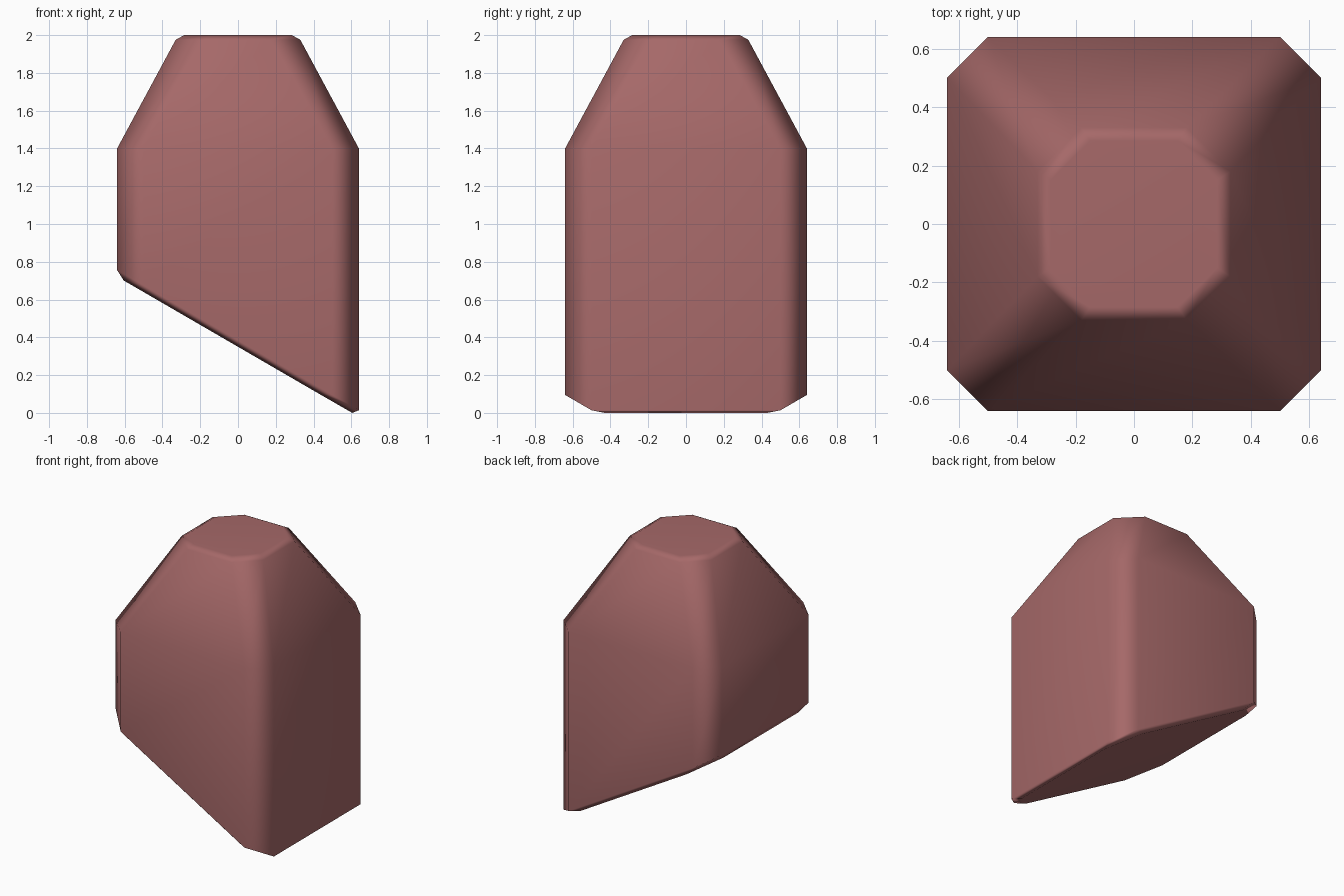
import bpy, bmesh

cube = bpy.data.objects.get("Cube")
if cube:
    bpy.data.objects.remove(cube, do_unlink=True)


def octagon(bm, half, corner, height):
    """Square ring with cut corners; height gives z from x."""
    h, c = half, corner
    points = [(h, -c), (h, c), (c, h), (-c, h), (-h, c), (-h, -c), (-c, -h), (c, -h)]
    return [bm.verts.new((x, y, height(x))) for x, y in points]


def slope(lift):
    """Height of the slanted underside."""
    return lambda x: max(0.35 - 0.58 * x + lift, 0.0)


def level(z):
    return lambda x: z


bm = bmesh.new()

# Rings from the slanted underside up to the blunt tip
rings = [
    octagon(bm, 0.605, 0.43, slope(0)),
    octagon(bm, 0.64, 0.50, slope(0.035)),
    octagon(bm, 0.64, 0.50, level(1.40)),
    octagon(bm, 0.33, 0.18, level(1.975)),
    octagon(bm, 0.285, 0.15, level(2.0)),
]

# Skin between the rings, then both caps
for low, high in zip(rings, rings[1:]):
    for i in range(8):
        j = (i + 1) % 8
        bm.faces.new((low[i], low[j], high[j], high[i]))
bm.faces.new(rings[-1])
bm.faces.new(rings[0][::-1])
bmesh.ops.recalc_face_normals(bm, faces=bm.faces)
for face in bm.faces:
    face.smooth = True

mesh = bpy.data.meshes.new("slanted_block")
bm.to_mesh(mesh)
bm.free()
block = bpy.data.objects.new("slanted_block", mesh)
bpy.context.collection.objects.link(block)

# Large faces keep their flat look while the chamfers blend
weighted = block.modifiers.new("Weighted Normals", "WEIGHTED_NORMAL")
weighted.mode = "FACE_AREA"
weighted.weight = 50

# Dusty red colour
color = (0.38, 0.14, 0.14, 1.0)
mat = bpy.data.materials.new("dusty_red")
mat.use_nodes = True
mat.diffuse_color = color
mat.node_tree.nodes["Principled BSDF"].inputs["Base Color"].default_value = color
mesh.materials.append(mat)
